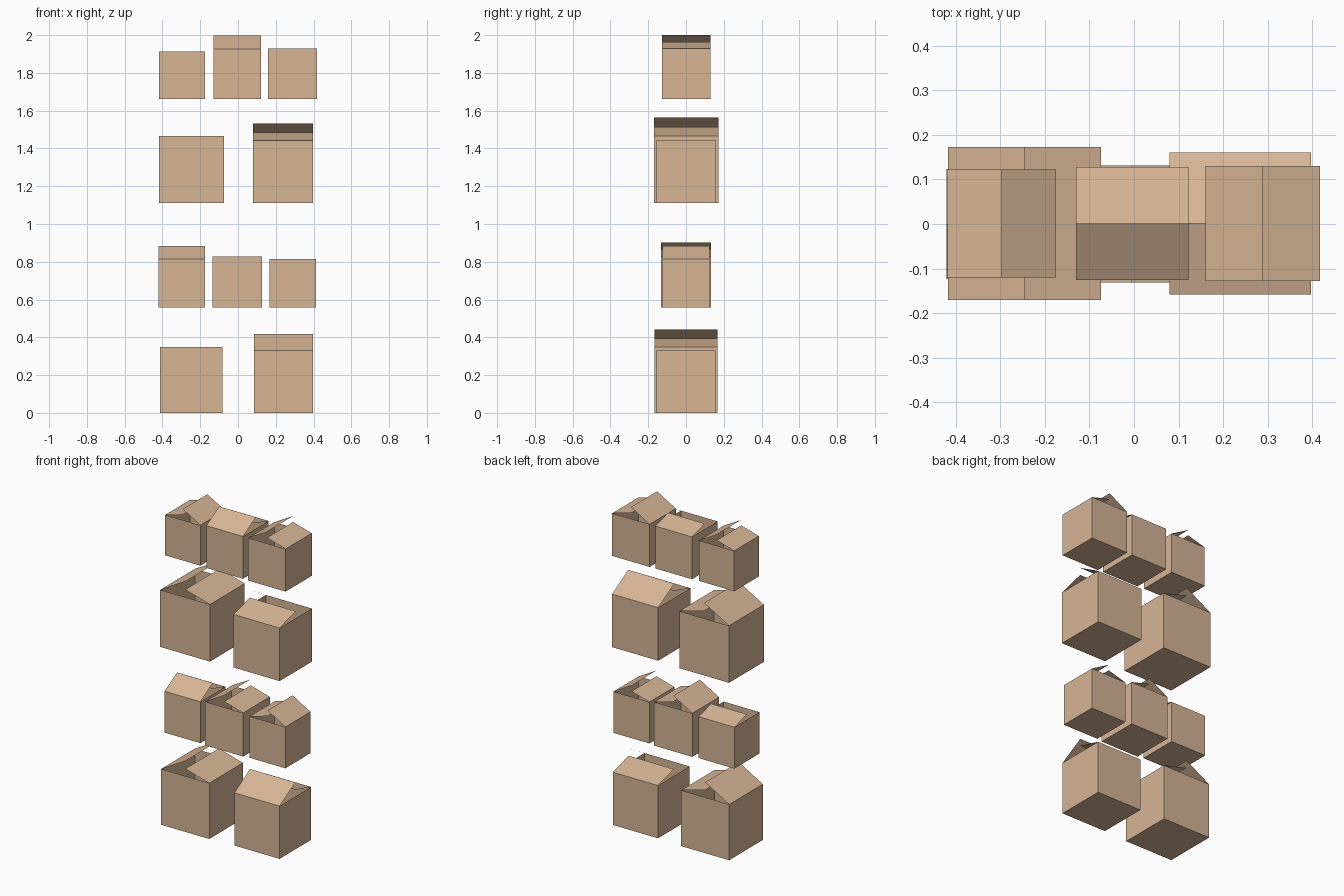
import bpy, bmesh, math
from mathutils import Matrix, Vector

if "Cube" in bpy.data.objects:
    bpy.data.objects.remove(bpy.data.objects["Cube"])

# One cardboard colour for everything
card = bpy.data.materials.new("cardboard_tan")
card.diffuse_color = (0.68, 0.465, 0.305, 1.0)
card.use_nodes = True
card.node_tree.nodes["Principled BSDF"].inputs["Base Color"].default_value = card.diffuse_color


def add_object(name, bm):
    mesh = bpy.data.meshes.new(name)
    bm.to_mesh(mesh)
    bm.free()
    mesh.materials.append(card)
    obj = bpy.data.objects.new(name, mesh)
    bpy.context.collection.objects.link(obj)
    return obj


def open_box(name, cx, cy, z, size, height, turn):
    """Square single-skin carton with a high and a low flap meeting over the middle.
    turn rotates the high flap: 0 = right, 90 = back, 180 = left, 270 = front."""
    place = Matrix.Translation((cx, cy, z)) @ Matrix.Rotation(math.radians(turn), 4, 'Z')
    h = size / 2

    # Carton body: cube with its top removed
    bm = bmesh.new()
    bmesh.ops.create_cube(bm, size=1.0)
    top = [f for f in bm.faces if f.normal.z > 0.9]
    bmesh.ops.delete(bm, geom=top, context='FACES_ONLY')
    bmesh.ops.transform(bm, verts=bm.verts, matrix=place
                        @ Matrix.Translation((0, 0, height / 2))
                        @ Matrix.Diagonal((size, size, height, 1)))
    add_object(name + "_body", bm)

    # Flaps: hinged on opposite rims, sloping up to the centre line
    for side, slope, label in ((1, 0.565, "high"), (-1, 0.275, "low")):
        bm = bmesh.new()
        rise = h * slope
        corners = [(side * h, -side * h, height), (side * h, side * h, height),
                   (0, side * h, height + rise), (0, -side * h, height + rise)]
        bm.faces.new([bm.verts.new(place @ Vector(c)) for c in corners])
        add_object(f"{name}_{label}_flap", bm)


RIGHT, BACK, LEFT, FRONT = 0, 90, 180, 270

# Boxes: name, centre x, centre y, base z, width, height, side of the high flap
boxes = [
    ("bottom_left_box", -0.248, 0.0, 0.0, 0.332, 0.348, LEFT),
    ("bottom_right_box", 0.24, 0.0, 0.0, 0.312, 0.329, FRONT),
    ("second_left_box", -0.297, 0.0, 0.557, 0.247, 0.258, FRONT),
    ("second_middle_box", -0.004, 0.0, 0.557, 0.263, 0.272, LEFT),
    ("second_right_box", 0.29, 0.0, 0.557, 0.247, 0.258, RIGHT),
    ("third_left_box", -0.246, 0.001, 1.11, 0.343, 0.356, LEFT),
    ("third_right_box", 0.239, 0.001, 1.11, 0.318, 0.331, BACK),
    ("top_left_box", -0.297, 0.001, 1.662, 0.243, 0.252, RIGHT),
    ("top_middle_box", -0.004, 0.001, 1.662, 0.253, 0.264, FRONT),
    ("top_right_box", 0.289, 0.001, 1.662, 0.258, 0.266, LEFT),
]
for b in boxes:
    open_box(*b)
